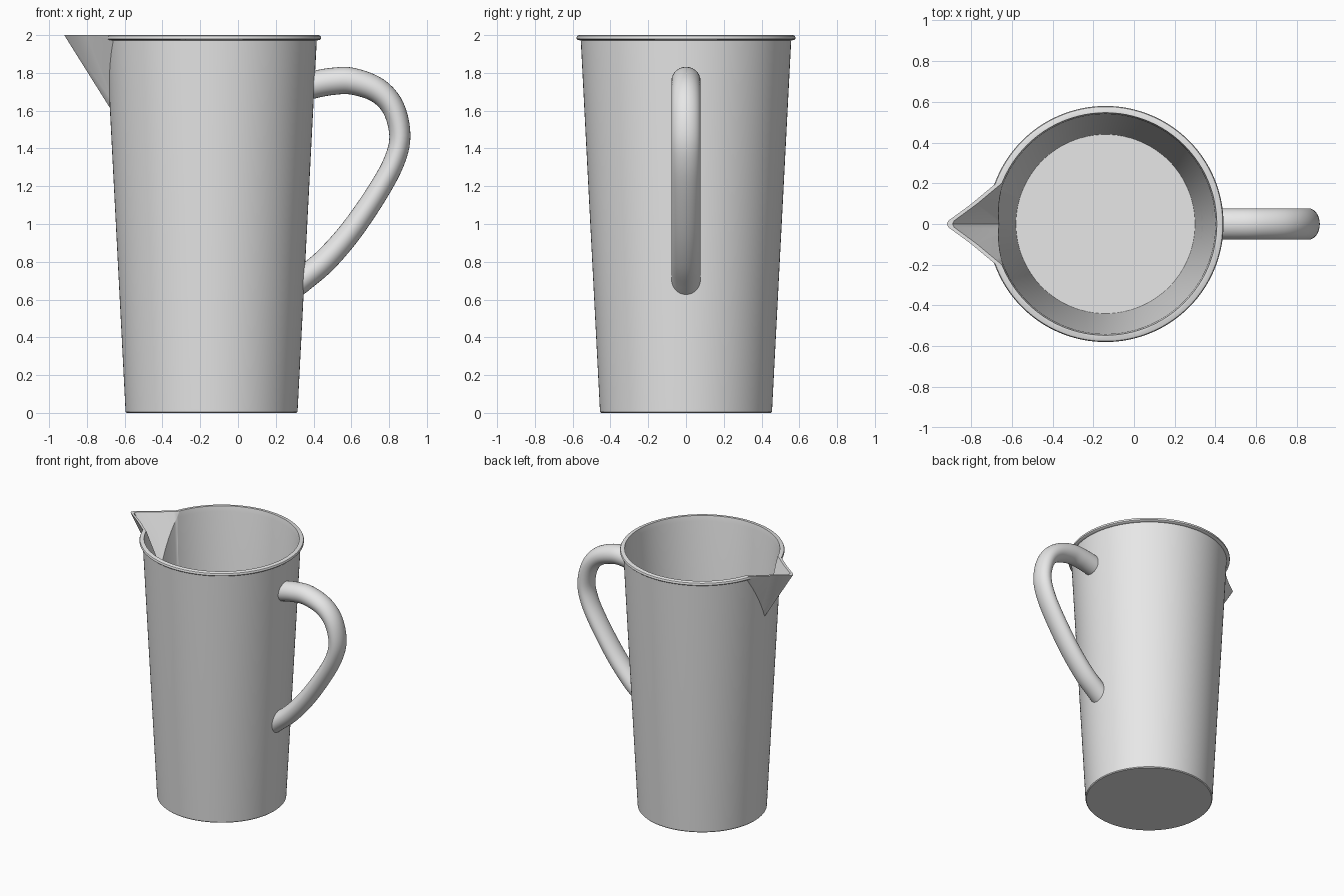
import bpy, bmesh, math
from mathutils import Vector

if "Cube" in bpy.data.objects:
    bpy.data.objects.remove(bpy.data.objects["Cube"])

CX = -0.14          # axis of the jug body
SEG = 128

grey = bpy.data.materials.new("plain light grey")
grey.diffuse_color = (0.8, 0.8, 0.8, 1)
grey.use_nodes = True
grey.node_tree.nodes["Principled BSDF"].inputs["Base Color"].default_value = grey.diffuse_color


def make(name, verts, faces):
    me = bpy.data.meshes.new(name)
    me.from_pydata(verts, [], faces)
    bm = bmesh.new()
    bm.from_mesh(me)
    bmesh.ops.recalc_face_normals(bm, faces=bm.faces)
    bm.to_mesh(me)
    bm.free()
    me.materials.append(grey)
    ob = bpy.data.objects.new(name, me)
    bpy.context.collection.objects.link(ob)
    return ob


def rings(name, loops):
    """Closed solid from a stack of equal-length loops, capped at both ends."""
    n = len(loops[0])
    verts = [p for lp in loops for p in lp]
    faces = [(i * n + j, i * n + (j + 1) % n, (i + 1) * n + (j + 1) % n, (i + 1) * n + j)
             for i in range(len(loops) - 1) for j in range(n)]
    faces += [tuple(range(n)), tuple(range((len(loops) - 1) * n, len(loops) * n))]
    return make(name, verts, faces)


def lathe(name, profile):
    return rings(name, [[(CX + r * math.cos(2 * math.pi * k / SEG),
                          r * math.sin(2 * math.pi * k / SEG), z) for k in range(SEG)]
                        for r, z in profile])


def spout_wedge(name, dx, scale):
    """Pointed wedge from a low apex inside the body to the open top."""
    apex = Vector((-0.60, 0, 1.49))
    half = [(-0.912, 0.016), (-0.80, 0.098), (-0.68, 0.198), (-0.55, 0.30)]
    plan = [(-0.92, 0)] + half + [(x, -y) for x, y in reversed(half)]
    top = [apex + (Vector((x, y, 2.0)) - apex) * scale for x, y in plan]
    verts = [v + Vector((dx, 0, 0)) for v in [apex] + top]
    n = len(top)
    faces = [(0, 1 + i, 1 + (i + 1) % n) for i in range(n)] + [tuple(range(1, n + 1))]
    return make(name, verts, faces)


def boolean(ob, other, op):
    m = ob.modifiers.new(op, 'BOOLEAN')
    m.object, m.operation, m.solver = other, op, 'EXACT'
    bpy.context.view_layer.objects.active = ob
    bpy.ops.object.modifier_apply(modifier=m.name)


# jug body with rolled rim, joined to the spout
body = lathe("jug_body", [(0.449, 0), (0.455, 0.006), (0.456, 0.02), (0.557, 1.972), (0.572, 1.974),
                          (0.579, 1.980), (0.580, 1.988), (0.576, 1.996), (0.566, 2.0)])
spout = spout_wedge("spout_outside", 0, 1.0)
hollow = lathe("hollow_cutter", [(0.44, 0.02), (0.540, 1.96), (0.547, 2.0), (0.56, 2.08)])
channel = spout_wedge("spout_cutter", 0.028, 1.08)

# handle: tapered oval tube swept along a curve (x, z, half thickness)
pts = [(0.30, 1.71, .072), (0.40, 1.737, .072), (0.50, 1.755, .072), (0.605, 1.756, .071),
       (0.738, 1.708, .066), (0.823, 1.613, .060), (0.857, 1.469, .056), (0.828, 1.335, .056),
       (0.743, 1.175, .058), (0.60, 0.965, .061), (0.463, 0.808, .064), (0.352, 0.715, .066),
       (0.27, 0.65, .066)]
P = [Vector(p) for p in pts]
path = []
for i in range(len(P) - 1):
    a, b, c, d = P[max(i - 1, 0)], P[i], P[i + 1], P[min(i + 2, len(P) - 1)]
    for s in range(5):
        t = s / 5
        path.append(0.5 * (2 * b + (c - a) * t + (2 * a - 5 * b + 4 * c - d) * t * t
                           + (3 * b - a - 3 * c + d) * t ** 3))
path.append(P[-1])
loops = []
for i, p in enumerate(path):
    t = path[min(i + 1, len(path) - 1)] - path[max(i - 1, 0)]
    nx, nz = Vector((-t.y, t.x)).normalized()
    ring = []
    for k in range(28):
        a = 2 * math.pi * k / 28
        w = p.z * math.cos(a)
        ring.append((p.x + nx * w, 0.077 * math.sin(a), p.y + nz * w))
    loops.append(ring)
handle = rings("handle", loops)

# hollow out the jug and spout, trim the handle flush inside
boolean(body, spout, 'UNION')
boolean(body, hollow, 'DIFFERENCE')
boolean(body, channel, 'DIFFERENCE')
boolean(handle, hollow, 'DIFFERENCE')
for helper in (spout, hollow, channel):
    bpy.data.objects.remove(helper)

# keep only the outer piece of the handle
bm = bmesh.new()
bm.from_mesh(handle.data)
bmesh.ops.delete(bm, geom=[v for v in bm.verts if v.co.x < 0.28], context='VERTS')
bm.to_mesh(handle.data)
bm.free()

for ob in (body, handle):
    bpy.ops.object.select_all(action='DESELECT')
    ob.select_set(True)
    bpy.context.view_layer.objects.active = ob
    bpy.ops.object.shade_smooth_by_angle(angle=math.radians(35))
